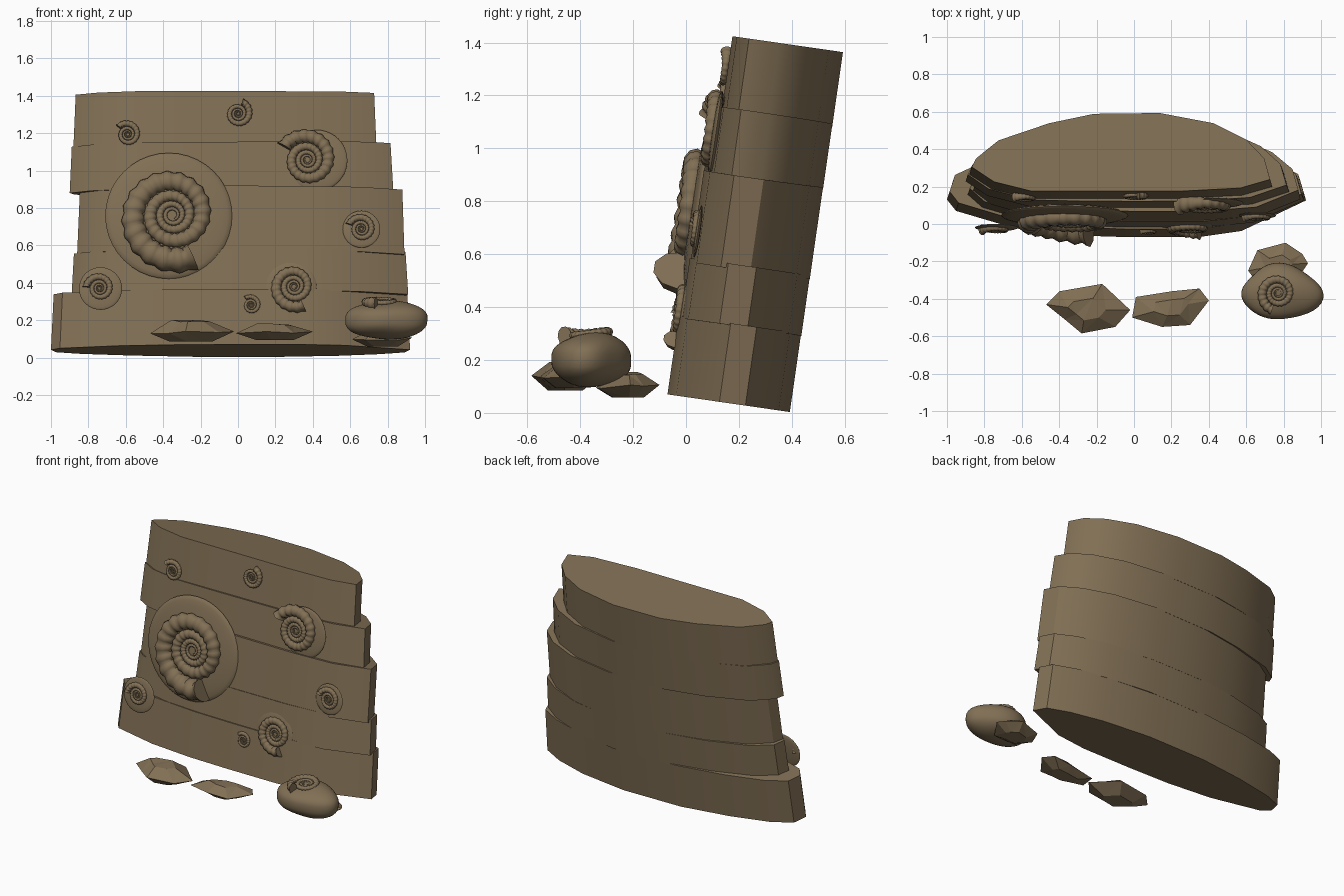
import bpy, bmesh, math, random
from mathutils import Matrix, Vector

cube = bpy.data.objects.get("Cube")
if cube:
    bpy.data.objects.remove(cube, do_unlink=True)

stone = bpy.data.materials.new("brown_stone")
stone.use_nodes = True
COLOUR = (0.22, 0.16, 0.09, 1)
stone.diffuse_color = COLOUR
stone.node_tree.nodes["Principled BSDF"].inputs["Base Color"].default_value = COLOUR

# Frame of the leaning slab: x along it, y into it, z up its front face
SLAB = Matrix.Translation((0, -0.07, 0.07)) @ Matrix.Rotation(math.radians(-8.2), 4, 'X')
FACE_FRONT = Matrix.Rotation(math.pi / 2, 4, 'X')


def add_object(name, bm, matrix=Matrix(), smooth_angle=None):
    bmesh.ops.recalc_face_normals(bm, faces=bm.faces)
    mesh = bpy.data.meshes.new(name)
    bm.to_mesh(mesh)
    bm.free()
    mesh.materials.append(stone)
    obj = bpy.data.objects.new(name, mesh)
    bpy.context.collection.objects.link(obj)
    obj.matrix_world = matrix
    if smooth_angle:
        bpy.ops.object.select_all(action='DESELECT')
        obj.select_set(True)
        bpy.context.view_layer.objects.active = obj
        bpy.ops.object.shade_smooth_by_angle(angle=math.radians(smooth_angle))
    return obj


def loft(bm, rings):
    """Skin a list of closed rings and cap both ends."""
    rows = [[bm.verts.new(p) for p in ring] for ring in rings]
    count = len(rows[0])
    for low, high in zip(rows, rows[1:]):
        for i in range(count):
            j = (i + 1) % count
            bm.faces.new((low[i], low[j], high[j], high[i]))
    bm.faces.new(rows[0])
    bm.faces.new(rows[-1])


# Plan outlines (side -1..1, depth 0..1) of the lowest and highest layers
LOW = [(-1, .43), (-.95, .3), (-.62, .1), (-.3, .02), (0, 0), (.4, 0), (.64, .07), (1, .42),
       (.97, .63), (.83, .77), (.6, .9), (.25, .99), (-.2, .98), (-.55, .88), (-.83, .75), (-.97, .62)]
TOP = [(-1, .31), (-.85, .12), (-.6, 0), (-.3, 0), (0, 0), (.4, 0), (.8, .04), (1, .15),
       (.96, .42), (.84, .66), (.62, .87), (.26, 1), (-.18, .99), (-.48, .87), (-.82, .65), (-.97, .42)]

# Layers: bottom and top height, left and right end, front depth, small roll
LAYERS = [("base_layer", 0, .3, -1, .92, 0, 0),
          ("second_layer", .29, .52, -.89, .91, .01, -.2),
          ("third_layer", .51, .86, -.86, .89, .015, .3),
          ("fourth_layer", .85, 1.1, -.9, .83, .035, -.4),
          ("top_layer", 1.09, 1.375, -.88, .74, .05, 0)]
BACK = .472

for n, (name, z0, z1, left, right, front, roll) in enumerate(LAYERS):
    blend = (n / (len(LAYERS) - 1)) ** .7
    middle, half = (left + right) / 2, (right - left) / 2
    rings = []
    for z, shrink in ((z0, 1), (z1, .985)):
        ring = []
        for a, b in zip(LOW, TOP):
            s, t = Vector(a).lerp(Vector(b), blend)
            ring.append((middle + s * half * shrink, front + t * (BACK - front), z - z0))
        rings.append(ring)
    bm = bmesh.new()
    loft(bm, rings)
    turn = Matrix.Translation((0, 0, z0)) @ Matrix.Rotation(math.radians(roll), 4, 'Y')
    add_object(name, bm, SLAB @ turn, 32)


def spiral_shell(name, radius, aperture, matrix, turns=4, ribs=20, sides=10):
    """Ribbed coiled shell lying in its own XY plane, facing +Z, with a flared mouth."""
    rings = []
    per_rib = 4
    steps = turns * ribs * per_rib
    for i in range(steps + 1):
        back = (steps - i) / (ribs * per_rib)
        angle = math.radians(aperture) - back * math.tau
        outer = radius * .57 ** back
        rib = 1 + .11 * math.cos(math.tau * i / per_rib)
        tube = outer * .215 * rib
        depth = tube * (.85 + .5 * max(0, 1 - back * 6))
        out = Vector((math.cos(angle), math.sin(angle), 0))
        ring = []
        for k in range(sides):
            w = math.tau * k / sides
            ring.append(out * (outer * .785 + tube * math.cos(w)) + Vector((0, 0, depth * math.sin(w))))
        rings.append(ring)
    bm = bmesh.new()
    loft(bm, rings)
    add_object(name, bm, matrix, 50)


def low_dome(name, radius, depth, matrix):
    """Shallow stone boss the shell sits on."""
    bm = bmesh.new()
    bmesh.ops.create_uvsphere(bm, u_segments=40, v_segments=16, radius=1)
    bmesh.ops.scale(bm, vec=(radius, radius, depth), verts=bm.verts)
    add_object(name, bm, matrix, 50)


# Shells: x, height, radius, mouth angle, sink depth, boss x, boss radius
SHELLS = [("large_shell", -.35, .76, .32, -65, -.02, -.37, .34),
          ("upper_right_shell", .37, 1.06, .18, 150, .022, .42, .165),
          ("middle_right_shell", .66, .69, .088, 160, .015, .66, .1),
          ("lower_right_shell", .3, .38, .145, -65, 0, .28, .14),
          ("lower_left_shell", -.74, .37, .09, 175, -.005, -.735, .115),
          ("top_shell", 0, 1.31, .085, 70, .04, 0, 0),
          ("top_left_shell", -.59, 1.2, .08, 140, .045, 0, 0),
          ("small_bottom_shell", .07, .28, .06, 130, -.003, 0, 0)]

for name, x, z, radius, mouth, sink, boss_x, boss in SHELLS:
    height = (z - .07) / .99
    spiral_shell(name, radius, mouth, SLAB @ Matrix.Translation((x, sink, height)) @ FACE_FRONT)
    if boss:
        place = Matrix.Translation((boss_x, sink + boss * .11, height))
        low_dome(name + "_boss", boss, boss * .1, SLAB @ place @ FACE_FRONT)


def flat_rock(name, outline, low, high, seed):
    """Thin faceted fragment: ragged rim with smaller faces above and below."""
    rng = random.Random(seed)
    centre = sum((Vector(p) for p in outline), Vector((0, 0))) / len(outline)
    rings = []
    for size, z, rough in ((.5, low, 0), (1, (low + high) / 2, .02), (.45, high, .015)):
        ring = []
        for p in outline:
            q = centre.lerp(Vector(p), size)
            ring.append((q.x, q.y, z - rng.uniform(0, rough)))
        rings.append(ring)
    bm = bmesh.new()
    loft(bm, rings)
    bmesh.ops.triangulate(bm, faces=bm.faces)
    add_object(name, bm)


flat_rock("left_fragment", [(-.47, -.43), (-.37, -.51), (-.28, -.585), (-.1, -.55),
                            (-.02, -.46), (-.17, -.32), (-.4, -.36)], .085, .205, 4)
flat_rock("middle_fragment", [(-.01, -.5), (.15, -.55), (.3, -.54), (.4, -.41),
                              (.35, -.345), (.2, -.36), (.01, -.39)], .095, .185, 7)
flat_rock("right_fragment", [(.61, -.25), (.68, -.34), (.85, -.33), (.93, -.21),
                             (.9, -.16), (.81, -.1), (.66, -.14)], .058, .157, 11)

# Rounded blocky boulder with a blunt point on one side and a shell on top
bm = bmesh.new()
bmesh.ops.create_icosphere(bm, subdivisions=4, radius=1)
for v in bm.verts:
    c = v.co.copy()
    bump = .05 * math.sin(3 * c.x + 2 * c.y) + .04 * math.cos(4 * c.y - c.z)
    point = .15 * max(0, c.dot(Vector((.95, -.2, .1)))) ** 6
    grow = 1 + bump + point
    v.co = (c.x * grow * .2 + .78, c.y * grow * .155 - .365,
            math.copysign(abs(c.z) ** .75, c.z) * grow * .1 + .2)
add_object("boulder", bm, smooth_angle=40)
tilt = Matrix.Rotation(math.radians(6), 4, 'X')
spiral_shell("boulder_shell", .12, -110, Matrix.Translation((.77, -.37, .298)) @ tilt)
